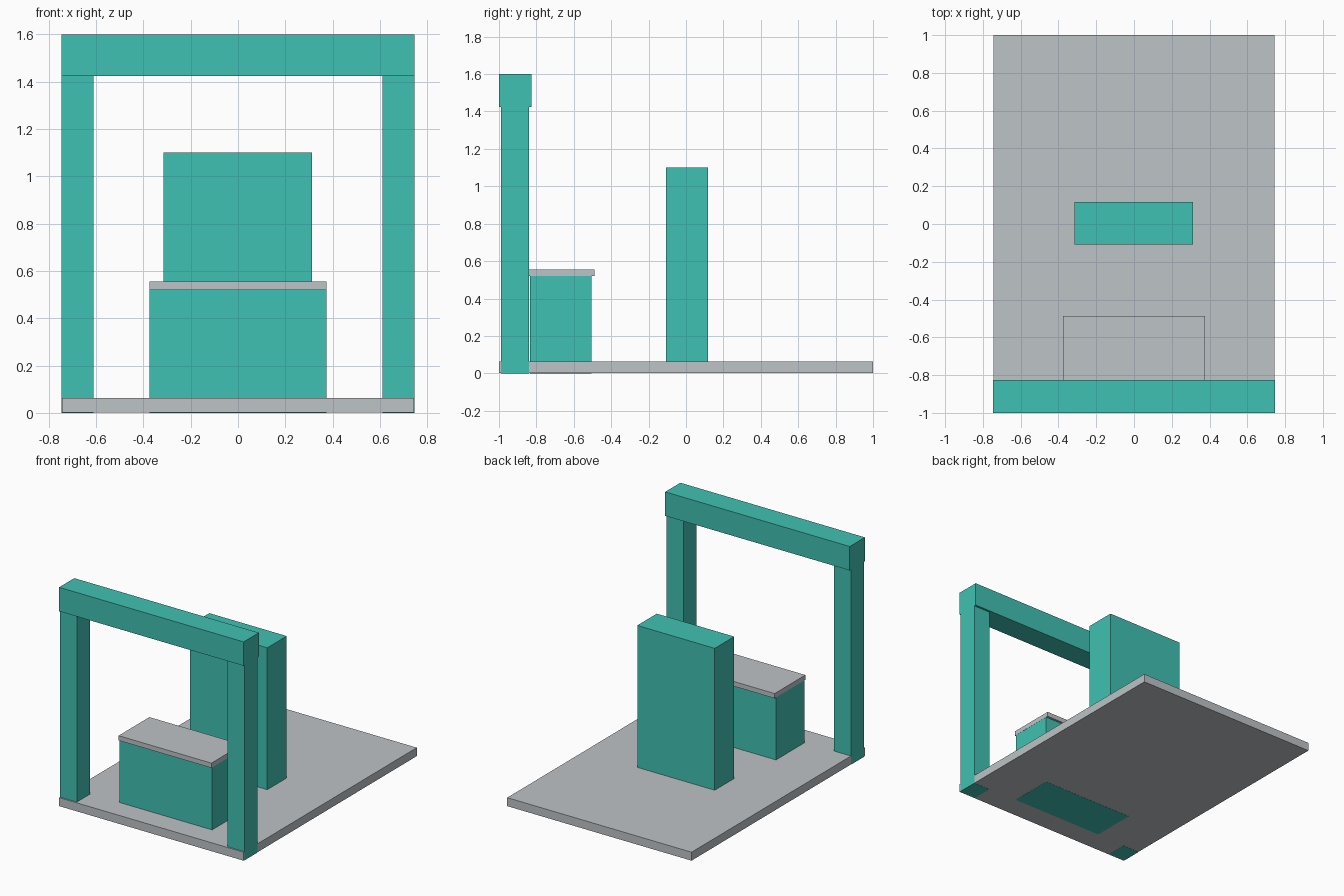
import bpy
import bmesh
from mathutils import Vector

if "Cube" in bpy.data.objects:
    bpy.data.objects.remove(bpy.data.objects["Cube"])


def material(name, rgb):
    lin = [((c / 255 + 0.055) / 1.055) ** 2.4 for c in rgb]
    m = bpy.data.materials.new(name)
    m.diffuse_color = (*lin, 1)
    m.use_nodes = True
    m.node_tree.nodes["Principled BSDF"].inputs["Base Color"].default_value = m.diffuse_color
    return m


teal = material("teal paint", (64, 193, 178))
grey = material("light grey", (189, 195, 199))


def box(name, lo, hi, mat):
    """Axis-aligned box between two corners."""
    lo, hi = Vector(lo), Vector(hi)
    bm = bmesh.new()
    bmesh.ops.create_cube(bm, size=1)
    for v in bm.verts:
        v.co = (lo + hi) / 2 + v.co * (hi - lo)
    mesh = bpy.data.meshes.new(name)
    bm.to_mesh(mesh)
    bm.free()
    mesh.materials.append(mat)
    ob = bpy.data.objects.new(name, mesh)
    bpy.context.collection.objects.link(ob)
    return ob


# floor slab
box("floor_slab", (-0.745, -1, 0.001), (0.745, 1, 0.063), grey)

# entrance gate: two posts and a sign beam
for side, x0, x1 in (("left", -0.746, -0.61), ("right", 0.61, 0.746)):
    box(side + "_gate_post", (x0, -0.99, 0), (x1, -0.84, 1.43), teal)
box("gate_beam", (-0.746, -1, 1.425), (0.746, -0.825, 1.6), teal)

# counter with a thin worktop
box("counter_body", (-0.374, -0.833, 0), (0.374, -0.505, 0.52), teal)
box("counter_top", (-0.375, -0.843, 0.52), (0.375, -0.488, 0.555), grey)

# free-standing display block in the middle
box("display_block", (-0.314, -0.108, 0.03), (0.312, 0.117, 1.1), teal)
